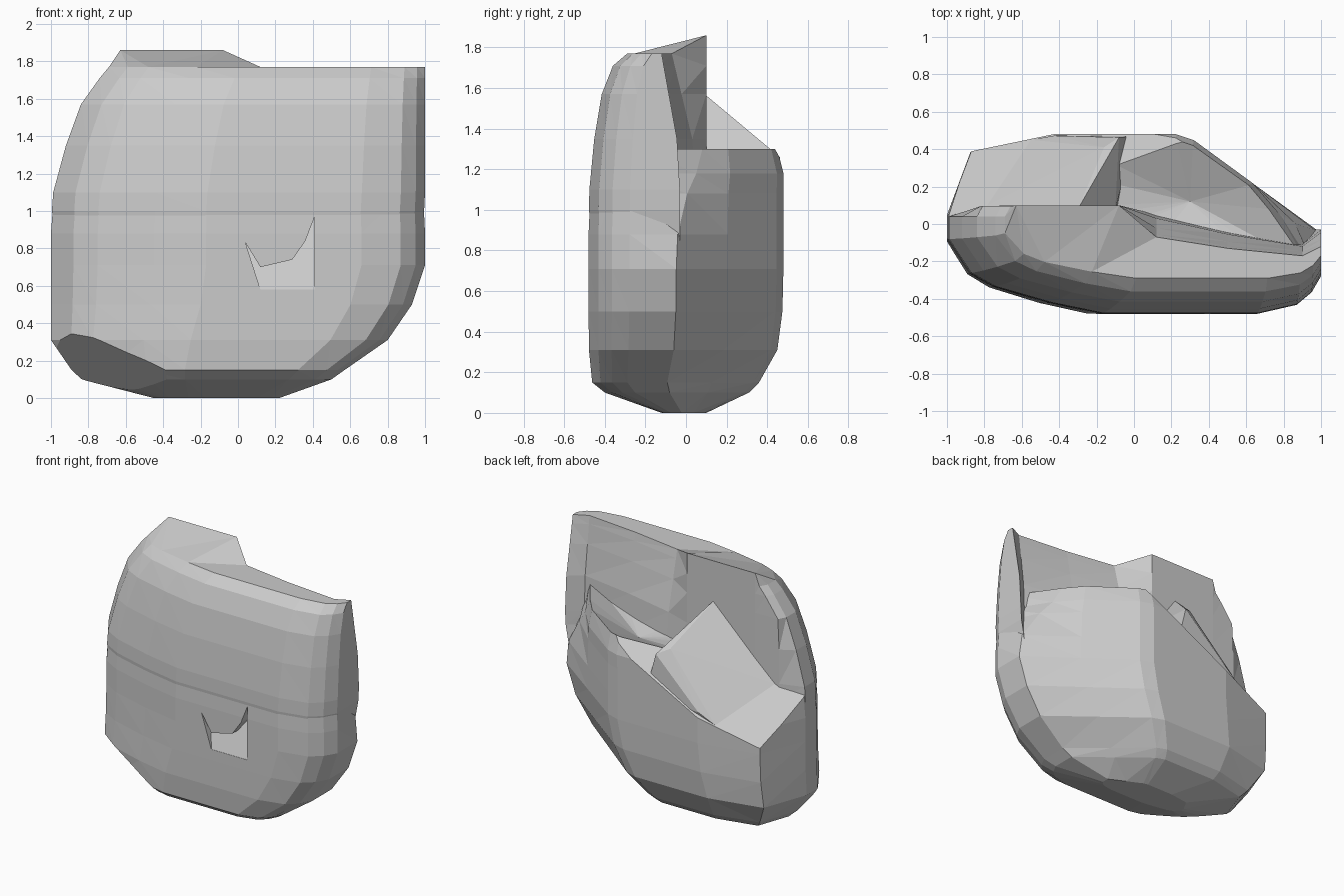
import bpy, bmesh
from mathutils import Vector

if "Cube" in bpy.data.objects:
    bpy.data.objects.remove(bpy.data.objects["Cube"])

def finish(bm, name):
    bmesh.ops.recalc_face_normals(bm, faces=bm.faces[:])
    me = bpy.data.meshes.new(name)
    bm.to_mesh(me)
    bm.free()
    ob = bpy.data.objects.new(name, me)
    bpy.context.scene.collection.objects.link(ob)
    return ob

def loft(rings, dip=None):
    """Skin a stack of equal-length rings; optional dip is a centre point for the last cap."""
    bm = bmesh.new()
    loops = [[bm.verts.new(p) for p in r] for r in rings]
    n = len(loops[0])
    for a, b in zip(loops, loops[1:]):
        for i in range(n):
            bm.faces.new((a[i], a[(i + 1) % n], b[(i + 1) % n], b[i]))
    bm.faces.new(loops[0])
    if dip:
        c = bm.verts.new(dip)
        for i in range(n):
            bm.faces.new((loops[-1][i], loops[-1][(i + 1) % n], c))
    else:
        bm.faces.new(loops[-1])
    bmesh.ops.triangulate(bm, faces=bm.faces[:])
    return bm

def slice_off(bm, co, normal):
    """Cut away everything on the normal's side of a plane and cap the cut."""
    bmesh.ops.bisect_plane(bm, geom=bm.verts[:] + bm.edges[:] + bm.faces[:], dist=1e-5,
                           plane_co=co, plane_no=Vector(normal).normalized(), clear_outer=True)
    bmesh.ops.holes_fill(bm, edges=[e for e in bm.edges if e.is_boundary])
    bmesh.ops.triangulate(bm, faces=bm.faces[:])

def span(t, lo, hi):
    return lo + (t + 1) / 2 * (hi - lo)

# Shared plan: rounded front edge, running right to left
front = [(1, -.58), (.95, -.76), (.87, -.9), (.66, -1), (.25, -1), (-.17, -1),
         (-.45, -.88), (-.75, -.7), (-.88, -.55), (-1, -.17)]

# Lower boulder: horizontal rings, z / x range / y range / x limit of the back right corner
plan = front + [(-1, .1), (-.87, .81), (-.43, 1), (-.1, 1), (.22, 1), (.32, .93), (.65, .43), (1, -.1)]
levels = [(0, -.45, .22, -.12, .1, 1), (.1, -.84, .5, -.4, .31, 1), (.15, -.89, .57, -.462, .36, 1),
          (.31, -1, .8, -.478, .45, 1), (.5, -1, .93, -.48, .475, 1), (.71, -1, 1, -.48, .48, 1),
          (.88, -1, 1, -.48, .48, .98), (1.08, -.985, .99, -.471, .48, .86),
          (1.18, -.94, .97, -.44, .48, .78), (1.3, -.88, .93, -.40, .45, .72)]
rings = []
for z, l, r, f, b, lim in levels:
    ring = [(span(x, l, r), span(y, f, b), z) for x, y in plan]
    x, y, z = ring[-1]
    ring[-1] = (min(x, lim), y + .35 * (1 - lim), z)
    rings.append(ring)
bm = loft(rings, dip=(.3, .12, 1.15))
# Sloping shoulder at the back left, undercut at the front left
slice_off(bm, (-.82, .1, 1.07), (-.53, 1.01, 1))
slice_off(bm, (-.36, -.46, .15), (-.096, -.114, -.15))
rock = finish(bm, "rock")

# Upright slab: front follows the plan, back is a stepped line that thickens downwards
back = [(-1, .04), (-.82, .095), (-.63, .1), (-.08, .1), (.12, -.07), (.5, -.13), (.9, -.17), (1, -.12)]
thicken = [0, 0, 0, 0, .12, .09, .06, .09]
slab_levels = [(.75, -.95, .95, .45), (1.0, -.995, .995, .478), (1.1, -.988, 1, .476), (1.35, -.92, 1, .452),
               (1.57, -.84, 1, .415), (1.71, -.74, 1, .36), (1.77, -.69, 1, .29)]
rings = []
for k, (z, l, r, f) in enumerate(slab_levels):
    last = k == len(slab_levels) - 1
    low = min(1, (1.77 - z) / .5)
    ring = [(span(x, l, r), y * f, z) for x, y in front]
    ring += [(max(x, l + .03 * i) if x < 0 else x * min(r, 1), y + thicken[i] * low,
              z + (.09 if last and i in (2, 3) else 0)) for i, (x, y) in enumerate(back)]
    rings.append(ring)
slab = finish(loft(rings), "slab")

# Wedge leaning against the slab's back
bm = bmesh.new()
for p in [(-.3, .08, 1.58), (-.16, .41, 1.3), (-.82, .08, 1.08), (-.55, .45, .86), (-.1, .08, 1.3),
          (-.43, .472, .93), (-.08, .463, 1.26), (0, .472, .95), (-.75, -.1, .9), (-.3, -.1, 1.5),
          (-.1, -.1, .9), (-.5, .4, .75)]:
    bm.verts.new(p)
bmesh.ops.convex_hull(bm, input=bm.verts[:])
bmesh.ops.delete(bm, geom=[v for v in bm.verts if not v.link_faces], context='VERTS')
wedge = finish(bm, "back_wedge")

# Chipped notch in the front
chip = [(.04, .83), (.12, .58), (.41, .58), (.41, .97), (.36, .84), (.29, .74), (.12, .7)]
notch = finish(loft([[(x, -.6, z) for x, z in chip],
                     [(x, -.478 + (z - .58) * .4, z) for x, z in chip]]), "notch_cutter")

for tool, op in ((slab, 'UNION'), (wedge, 'UNION'), (notch, 'DIFFERENCE')):
    m = rock.modifiers.new(tool.name, 'BOOLEAN')
    m.object, m.operation, m.solver = tool, op, 'EXACT'

# Bake the joined rock and drop the helpers
dg = bpy.context.evaluated_depsgraph_get()
baked = bpy.data.meshes.new_from_object(rock.evaluated_get(dg))
rock.modifiers.clear()
rock.data = baked
for tool in (slab, wedge, notch):
    bpy.data.objects.remove(tool)
for p in rock.data.polygons:
    p.use_smooth = False
